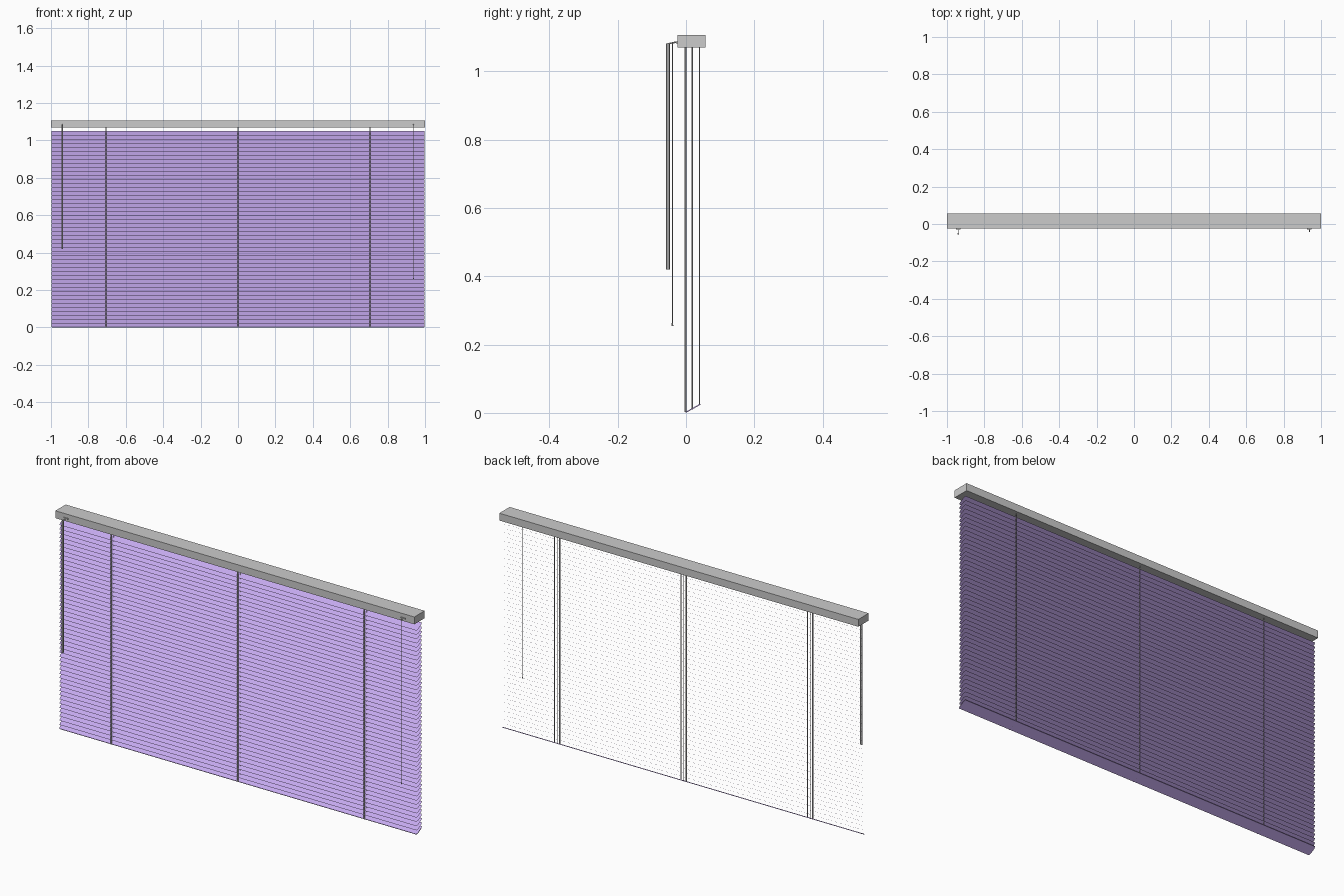
import bpy, bmesh, math
from mathutils import Vector

if "Cube" in bpy.data.objects:
    bpy.data.objects.remove(bpy.data.objects["Cube"])

purple = bpy.data.materials.new("lilac")
purple.diffuse_color = (0.56, 0.40, 0.86, 1)
purple.use_nodes = True
purple.node_tree.nodes["Principled BSDF"].inputs["Base Color"].default_value = purple.diffuse_color

def add(name, bm, mat=None):
    me = bpy.data.meshes.new(name)
    bm.to_mesh(me)
    bm.free()
    ob = bpy.data.objects.new(name, me)
    bpy.context.collection.objects.link(ob)
    if mat:
        me.materials.append(mat)
    return ob

def box(name, lo, hi, mat=None):
    bm = bmesh.new()
    bmesh.ops.create_cube(bm, size=1)
    for v in bm.verts:
        v.co = Vector([(a + b) / 2 + c * (b - a) for a, b, c in zip(lo, hi, v.co)])
    return add(name, bm, mat)

def rod(name, a, b, r, sides=8, r2=None):
    a, b = Vector(a), Vector(b)
    bm = bmesh.new()
    bmesh.ops.create_cone(bm, cap_ends=True, segments=sides, radius1=r,
                          radius2=r if r2 is None else r2, depth=(b - a).length)
    q = (b - a).to_track_quat('Z', 'Y')
    for v in bm.verts:
        v.co = q @ v.co + (a + b) / 2
    return add(name, bm)

# head rail
box("head_rail", (-1, -0.025, 1.07), (1, 0.057, 1.107))

# tilted slats with clipped corners, one thin sheet repeated upward
PITCH, COUNT, DEPTH, RISE = 0.0214, 50, 0.043, 0.024
def slat(name, thick=0):
    bm = bmesh.new()
    outline = [(-0.994, 0), (0.994, 0), (0.998, 0.2), (0.998, 0.8), (0.994, 1),
               (-0.994, 1), (-0.998, 0.8), (-0.998, 0.2)]
    bm.faces.new([bm.verts.new((x, t * DEPTH, t * RISE)) for x, t in outline])
    if thick:
        top = bmesh.ops.extrude_face_region(bm, geom=bm.faces[:])
        bmesh.ops.translate(bm, vec=(0, -thick / 2, thick),
                            verts=[g for g in top['geom'] if isinstance(g, bmesh.types.BMVert)])
        bmesh.ops.recalc_face_normals(bm, faces=bm.faces[:])
    return add(name, bm, purple)

slats = slat("slats")
slats.location.z = PITCH
arr = slats.modifiers.new("stack", 'ARRAY')
arr.count = COUNT - 2
arr.use_relative_offset = False
arr.use_constant_offset = True
arr.constant_offset_displace = (0, 0, PITCH)
slat("bottom_rail", 0.003)

# ladder cords: front, middle and rear at three stations
for i, x in enumerate((-0.705, 0, 0.705)):
    rod(f"front_cord_{i}", (x, -0.002, 0.002), (x, -0.002, 1.07), 0.003)
    rod(f"lift_cord_{i}", (x, 0.018, 0.01), (x, 0.018, 1.07), 0.002)
    rod(f"rear_cord_{i}", (x, 0.04, 0.024), (x, 0.04, 1.07), 0.0015)

# tilt wand with its hook and bracket
box("wand_bracket", (-0.952, -0.03, 1.082), (-0.928, -0.025, 1.088))
rod("wand_hook", (-0.94, -0.028, 1.086), (-0.94, -0.055, 1.08), 0.002)
rod("tilt_wand", (-0.94, -0.053, 0.42), (-0.94, -0.053, 1.082), 0.0055, 6)

# pull cord with guide and tassel
box("cord_bracket", (0.926, -0.03, 1.082), (0.95, -0.025, 1.088))
rod("cord_guide", (0.938, -0.028, 1.086), (0.938, -0.042, 1.082), 0.002)
rod("pull_cord", (0.938, -0.04, 0.26), (0.938, -0.04, 1.084), 0.0015)
rod("cord_tassel", (0.938, -0.04, 0.255), (0.938, -0.04, 0.264), 0.003, 8, 0.0015)
